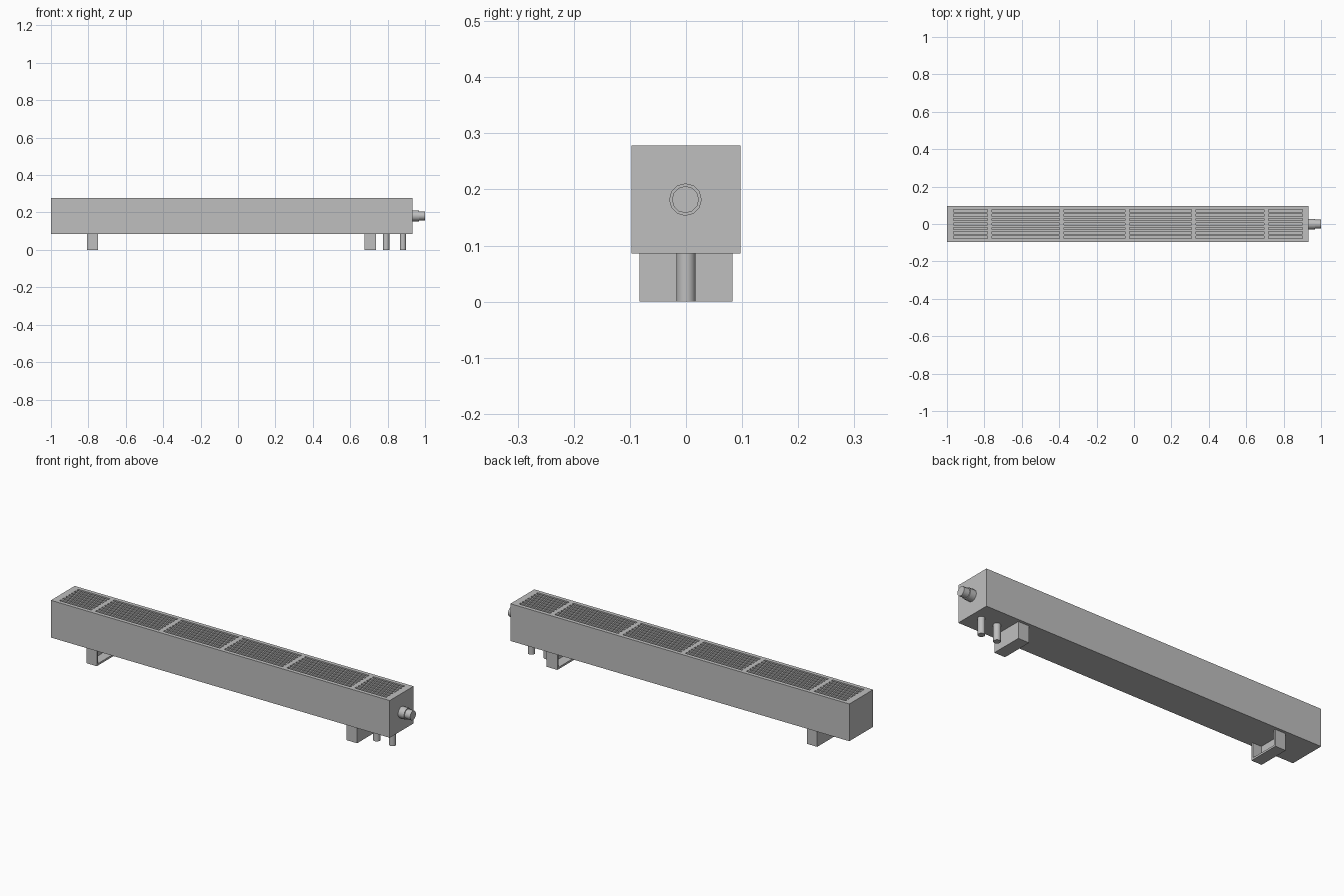
import bpy, bmesh, math
from mathutils import Matrix, Vector

if "Cube" in bpy.data.objects:
    bpy.data.objects.remove(bpy.data.objects["Cube"])

grey = bpy.data.materials.new("light_grey")
grey.diffuse_color = (0.52, 0.52, 0.52, 1)
grey.use_nodes = True
grey.node_tree.nodes["Principled BSDF"].inputs["Base Color"].default_value = grey.diffuse_color


def make_object(name, bm):
    bmesh.ops.recalc_face_normals(bm, faces=bm.faces[:])
    mesh = bpy.data.meshes.new(name)
    bm.to_mesh(mesh)
    bm.free()
    mesh.materials.append(grey)
    obj = bpy.data.objects.new(name, mesh)
    bpy.context.collection.objects.link(obj)
    return obj


def add_box(bm, x0, x1, y0, y1, z0, z1):
    m = Matrix.Translation(((x0 + x1) / 2, (y0 + y1) / 2, (z0 + z1) / 2))
    m = m @ Matrix.Diagonal((x1 - x0, y1 - y0, z1 - z0, 1))
    bmesh.ops.create_cube(bm, size=1, matrix=m)


def smooth(obj):
    bpy.ops.object.select_all(action='DESELECT')
    obj.select_set(True)
    bpy.context.view_layer.objects.active = obj
    bpy.ops.object.shade_smooth_by_angle(angle=math.radians(35))


def lathe(name, profile, origin, axis, sides):
    """Closed solid of (radius, distance) rings along an axis."""
    bm = bmesh.new()
    rot = Vector((0, 0, 1)).rotation_difference(Vector(axis)).to_matrix()
    rings = []
    for r, d in profile:
        ring = []
        for i in range(sides):
            a = 2 * math.pi * i / sides
            p = Vector((r * math.cos(a), r * math.sin(a), d))
            ring.append(bm.verts.new(rot @ p + Vector(origin)))
        rings.append(ring)
    for a, b in zip(rings, rings[1:]):
        for i in range(sides):
            j = (i + 1) % sides
            bm.faces.new((a[i], a[j], b[j], b[i]))
    bm.faces.new(rings[0])
    bm.faces.new(rings[-1])
    obj = make_object(name, bm)
    smooth(obj)
    return obj


# Long casing
BOTTOM, TOP, HALF = 0.086, 0.278, 0.097
bm = bmesh.new()
add_box(bm, -1, 0.934, -HALF, HALF, BOTTOM, TOP)
casing = make_object("casing", bm)

# Grille slots, interrupted by the cross ribs
ribs = [-0.772, -0.385, -0.037, 0.32, 0.708]
starts = [-0.965] + [x + 0.012 for x in ribs]
ends = [x - 0.012 for x in ribs] + [0.9]
bm = bmesh.new()
for x0, x1 in zip(starts, ends):
    for row in range(-3, 4):
        y = row * 0.0235
        add_box(bm, x0, x1, y - 0.006, y + 0.006, TOP - 0.03, TOP + 0.02)
slots = make_object("slot_cutter", bm)
slots.hide_render = True
slots.hide_viewport = True
cut = casing.modifiers.new("grille_slots", 'BOOLEAN')
cut.operation = 'DIFFERENCE'
cut.solver = 'EXACT'
cut.object = slots

# Feet: open boxes whose openings face the middle
T = 0.01
for name, outer, inner in (("left_foot", -0.807, -0.748),
                           ("right_foot", 0.738, 0.676)):
    s = 1 if inner > outer else -1
    bm = bmesh.new()
    add_box(bm, min(outer, outer + s * T), max(outer, outer + s * T),
            -0.083, 0.083, 0, BOTTOM)
    lo, hi = sorted((outer + s * T, inner))
    add_box(bm, lo, hi, -0.083, 0.083, 0, T)
    for y in (-0.083, 0.083 - T):
        add_box(bm, lo, hi, y, y + T, T, BOTTOM)
    # Merge the plates into one clean shell
    bmesh.ops.remove_doubles(bm, verts=bm.verts[:], dist=1e-5)
    make_object(name, bm)

# Supply and return pipes
for name, x in (("supply_pipe", 0.792), ("return_pipe", 0.882)):
    lathe(name, [(0.017, 0), (0.017, BOTTOM + 0.005)], (x, 0, 0), (0, 0, 1), 24)

# Valve stub on the end
lathe("valve_stub", [(0.029, -0.005), (0.029, 0.034), (0.024, 0.034), (0.024, 0.066)],
      (0.934, -0.001, 0.182), (1, 0, 0), 12)
